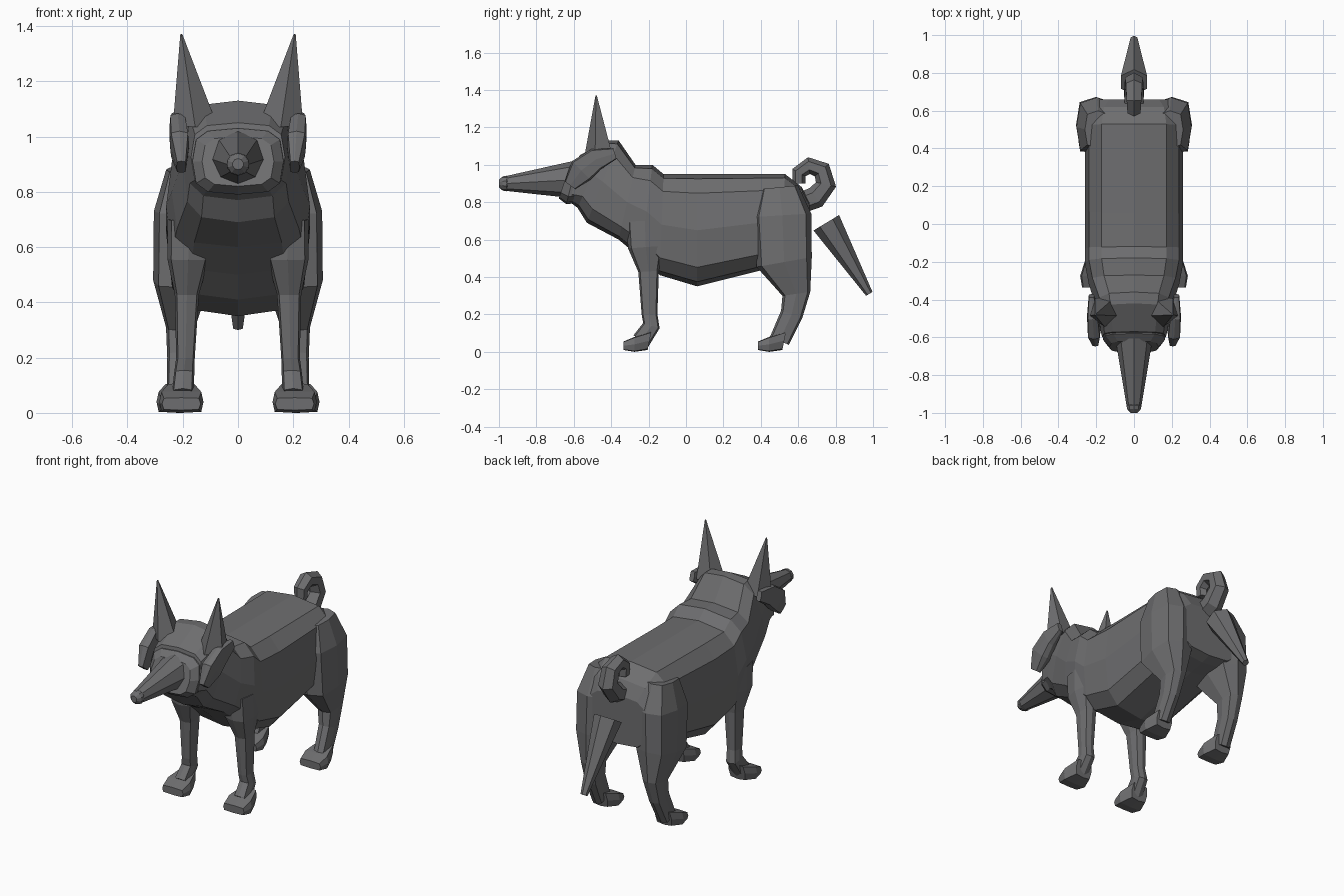
import bpy
import bmesh
from math import cos, sin, pi, radians, copysign
from mathutils import Vector

cube = bpy.data.objects.get("Cube")
if cube:
    bpy.data.objects.remove(cube)

fur = bpy.data.materials.new("grey fur")
fur.use_nodes = True
fur.diffuse_color = (.155, .155, .16, 1)
shader = fur.node_tree.nodes["Principled BSDF"]
shader.inputs["Base Color"].default_value = fur.diffuse_color


def swell(value, power):
    """Signed power: below one it pushes a circle towards a rounded box."""
    return copysign(abs(value) ** power, value)


def section(top, bottom, half_width, x=0, sides=8, power=.6):
    """Closed ring between two points (y, z) of the side plane."""
    top, bottom = Vector((x, *top)), Vector((x, *bottom))
    middle, reach = (top + bottom) / 2, (top - bottom) / 2
    across = Vector((half_width, 0, 0))
    angles = [2 * pi * i / sides for i in range(sides)]
    return [middle + reach * swell(cos(angle), power) + across * swell(sin(angle), power)
            for angle in angles]


def loft(name, rings, mirrored=False):
    """Skin the rings with flat faces, cap the ends, optionally mirror across x."""
    bm = bmesh.new()
    rows = [[bm.verts.new(point) for point in ring] for ring in rings]
    for row, following in zip(rows, rows[1:]):
        for i in range(len(row)):
            bm.faces.new((row[i - 1], row[i], following[i], following[i - 1]))
    bm.faces.new(rows[0])
    bm.faces.new(rows[-1])
    bmesh.ops.recalc_face_normals(bm, faces=bm.faces)
    mesh = bpy.data.meshes.new(name)
    bm.to_mesh(mesh)
    bm.free()
    mesh.materials.append(fur)
    part = bpy.data.objects.new(name, mesh)
    bpy.context.collection.objects.link(part)
    if mirrored:
        part.modifiers.new("Mirror", 'MIRROR').use_axis[0] = True


def limb(name, stations, x=0, lean=0, flatten=1, sides=8, power=1, mirrored=False):
    """Tapered tube through stations (y, z, radius), leaning sideways as it goes."""
    points = [Vector(station[:2]) for station in stations]
    last = len(points) - 1
    rings = []
    for i, point in enumerate(points):
        along = (points[min(i + 1, last)] - points[max(i - 1, 0)]).normalized()
        radius = stations[i][2]
        reach = Vector((-along.y, along.x)) * radius
        rings.append(section(point + reach, point - reach, radius * flatten,
                             x + lean * i / last, sides, power))
    loft(name, rings, mirrored)


def paw(name, toe, x):
    """Low box foot running back from the toe."""
    instep, heel = toe + .06, toe + .15
    loft(name, [
        section((toe, .055), (toe, .01), .07, x, power=.3),
        section((instep, .08), (instep, 0), .08, x, power=.3),
        section((heel, .11), (heel - .02, .01), .055, x, power=.4),
    ], mirrored=True)


def trunk(name, *stations):
    """Twelve-sided loft through (top, bottom, half width)."""
    loft(name, [section(*station, sides=12) for station in stations])


# Torso from rump to shoulders
trunk("torso",
      ((.66, .8), (.66, .5), .2),
      ((.62, .88), (.6, .48), .24),
      ((.53, .95), (.5, .46), .26),
      ((.06, .95), (.06, .35), .26),
      ((-.12, .95), (-.14, .41), .26),
      ((-.18, 1), (-.24, .5), .26),
      ((-.27, 1), (-.36, .6), .24))

# Neck and skull, then the square jaw
trunk("head",
      ((-.27, 1), (-.36, .6), .24),
      ((-.36, 1.13), (-.53, .69), .2),
      ((-.42, 1.13), (-.58, .77), .19),
      ((-.57, 1.05), (-.62, .8), .17))
trunk("jaw",
      ((-.5, 1.03), (-.52, .8), .17),
      ((-.58, 1.03), (-.64, .79), .165),
      ((-.62, 1), (-.68, .82), .13))

# Snout with a ball nose
limb("snout", [(-.6, .92, .1), (-.96, .9, .04)])
limb("nose", [(-.94, .9, .03), (-.96, .9, .042), (-.98, .9, .038), (-1, .9, .02)], sides=10)

# Upright ears and the folded flaps beside them
limb("pointed_ear", [(-.46, 1.04, .085), (-.48, 1.37, .004)],
     x=.155, lean=.05, sides=5, mirrored=True)
limb("ear_flap", [(-.38, 1.06, .03), (-.48, 1.03, .06), (-.56, .97, .07), (-.62, .89, .035)],
     x=.225, lean=-.02, flatten=.5, power=.4, mirrored=True)

# Legs from the hip or shoulder down to the ankle
limb("front_leg",
     [(-.22, .7, .1), (-.215, .56, .095), (-.2, .43, .055),
      (-.195, .2, .042), (-.185, .14, .046), (-.24, .06, .05)],
     x=.175, lean=.025, flatten=.8, power=.6, mirrored=True)
limb("hind_leg",
     [(.5, .88, .1), (.515, .73, .155), (.525, .48, .15),
      (.59, .31, .075), (.565, .2, .06), (.5, .06, .055)],
     x=.19, lean=.03, flatten=.7, power=.6, mirrored=True)
paw("front_paw", toe=-.335, x=.205)
paw("hind_paw", toe=.385, x=.215)

# Curled tail: a tightening spiral above the rump
curl = [(.6, .79, .055)]
for step in range(6):
    turn = radians(54 * step - 70)
    spiral = .1 - .008 * step
    curl.append((.66 + spiral * cos(turn), .92 + spiral * sin(turn), .06 - .005 * step))
limb("curled_tail", curl, sides=6)

# Straight tail hanging behind
limb("hanging_tail", [(.75, .69, .08), (.98, .31, .02)], sides=6)
